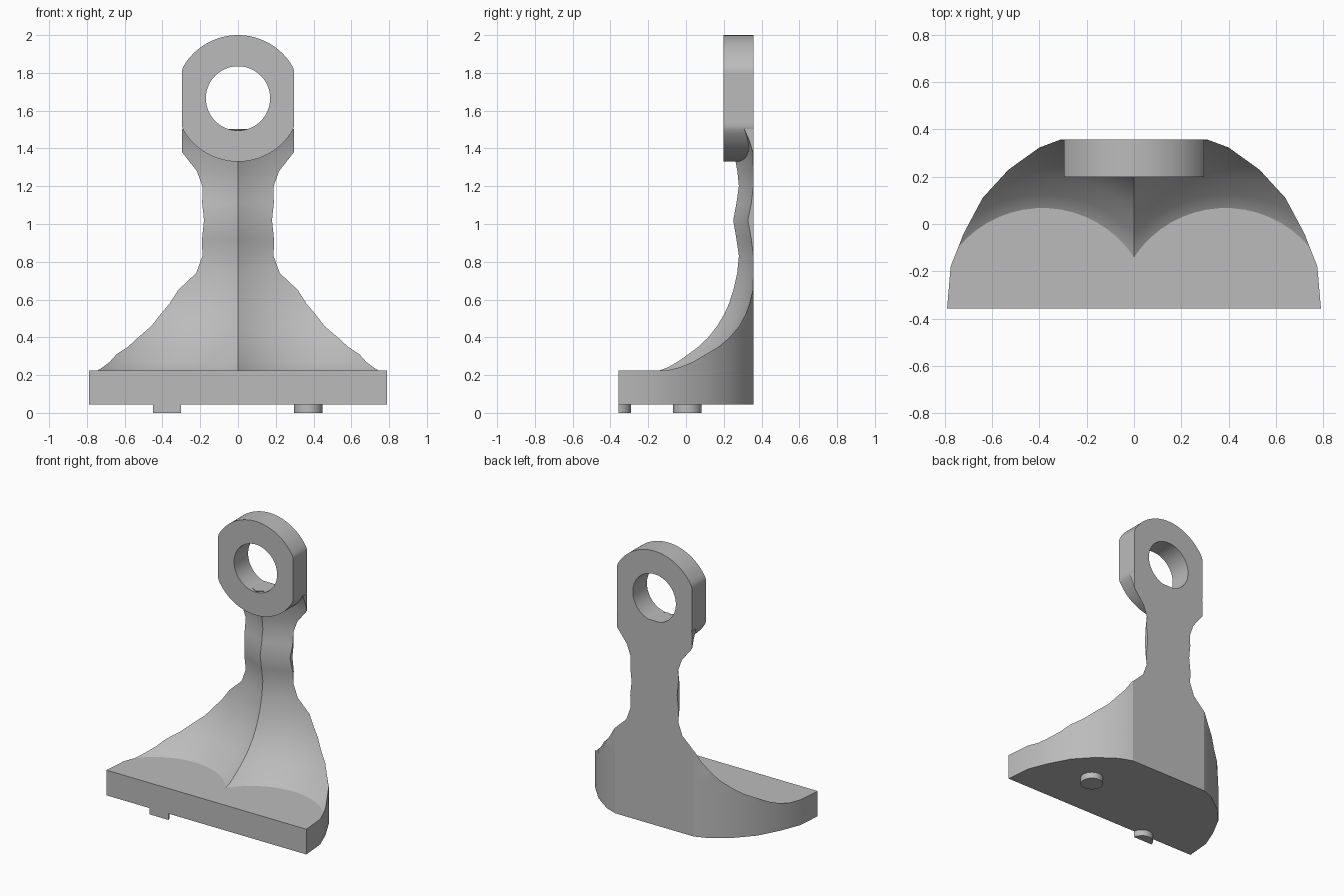
import bpy, bmesh, math

if "Cube" in bpy.data.objects:
    bpy.data.objects.remove(bpy.data.objects["Cube"])

BACK = 0.357
# half outline of the base seen from above, front to back
OUT = [(0.79, -0.357), (0.775, -0.18), (0.72, -0.04), (0.64, 0.11),
       (0.53, 0.23), (0.40, 0.323), (0.31, BACK), (0.0, BACK)]
# centre ridge of the neck: height, depth
RIDGE = [(0.225, -0.14), (0.24, -0.098), (0.27, -0.045), (0.31, 0.012), (0.35, 0.065),
         (0.40, 0.118), (0.46, 0.165), (0.52, 0.201), (0.58, 0.228), (0.65, 0.251),
         (0.74, 0.271), (0.83, 0.28), (0.92, 0.267), (1.02, 0.25), (1.11, 0.267),
         (1.20, 0.28), (1.28, 0.272), (1.38, 0.253), (1.44, 0.232), (1.502, 0.20)]
CX, CY = 0.387, -0.397      # axis of each scoop
EYE_Z, EYE_R, HOLE_R, EYE_W = 1.665, 0.335, 0.17, 0.296

grey = bpy.data.materials.new("plain grey")
grey.diffuse_color = (0.5, 0.5, 0.5, 1)
grey.use_nodes = True
grey.node_tree.nodes["Principled BSDF"].inputs["Base Color"].default_value = grey.diffuse_color


def finish(name, bm, angle):
    bmesh.ops.remove_doubles(bm, verts=bm.verts, dist=1e-5)
    bmesh.ops.recalc_face_normals(bm, faces=bm.faces)
    me = bpy.data.meshes.new(name)
    bm.to_mesh(me)
    bm.free()
    me.materials.append(grey)
    ob = bpy.data.objects.new(name, me)
    bpy.context.collection.objects.link(ob)
    bpy.ops.object.select_all(action='DESELECT')
    ob.select_set(True)
    bpy.context.view_layer.objects.active = ob
    bpy.ops.object.shade_smooth_by_angle(angle=math.radians(angle))


def loft(name, rings, angle=20):
    """Skin equal-length loops and cap both ends."""
    bm = bmesh.new()
    loops = [[bm.verts.new(p) for p in ring] for ring in rings]
    n = len(loops[0])
    for a, b in zip(loops, loops[1:]):
        for i in range(n):
            j = (i + 1) % n
            bm.faces.new((a[i], a[j], b[j], b[i]))
    bm.faces.new(loops[0][::-1])
    bm.faces.new(loops[-1])
    finish(name, bm, angle)


def prism(name, pts, z0, z1):
    loft(name, [[(x, y, z) for x, y in pts] for z in (z0, z1)])


def y_out(x):
    for (xa, ya), (xb, yb) in zip(OUT, OUT[1:]):
        if xb <= x <= xa:
            return ya + (yb - ya) * (xa - x) / (xa - xb)
    return OUT[0][1]


def section(z, ridge):
    """Neck cross-section: two scoops meeting at the ridge, cut by the outline."""
    r = math.hypot(CX, ridge - CY)
    limit = 0.79
    if 0.82 < z < 1.21:                       # waist
        limit = 0.18 + 0.105 * abs(z - 1.02)
    elif z > 1.02:
        limit = EYE_W
    arc = lambda x: CY + math.sqrt(max(r * r - (x - CX) ** 2, 0))
    xe = 0.0
    while xe < limit and arc(xe) < y_out(xe):
        xe += 0.0005
    xe = min(xe, limit)
    a0 = math.atan2(ridge - CY, -CX)
    a1 = math.atan2(arc(xe) - CY, xe - CX)
    n = 16
    half = [(CX + r * math.cos(a0 + (a1 - a0) * i / n),
             CY + r * math.sin(a0 + (a1 - a0) * i / n)) for i in range(n)]
    half.append((xe, min(arc(xe), y_out(xe))))
    half += [(x, y) if x < xe else (xe, y_out(xe)) for x, y in OUT]
    half[0] = (0.0, ridge)
    full = half + [(-x, y) for x, y in half[-2:0:-1]]
    return [(x, y, z) for x, y in full]


# base plate
prism("base_plate", OUT[:-1] + [(-x, y) for x, y in OUT[-2::-1]], 0.045, 0.225)

# scooped neck
loft("scooped_neck", [section(z, y) for z, y in RIDGE], 18)

# eye ring with flattened sides
bm = bmesh.new()
N = 96
rows = []
for i in range(N):
    c, s = math.cos(2 * math.pi * i / N), math.sin(2 * math.pi * i / N)
    ox = max(-EYE_W, min(EYE_W, EYE_R * c))
    outer, inner = (ox, EYE_Z + EYE_R * s), (HOLE_R * c, EYE_Z + HOLE_R * s)
    rows.append([bm.verts.new((p[0], y, p[1])) for p, y in
                 ((outer, 0.198), (outer, BACK), (inner, BACK), (inner, 0.198))])
for i in range(N):
    a, b = rows[i], rows[(i + 1) % N]
    for k in range(4):
        m = (k + 1) % 4
        bm.faces.new((a[k], a[m], b[m], b[k]))
finish("eye_ring", bm, 20)

# locating pegs: a full one, and one trimmed flush with the front
for name, cx, cy in (("round_peg", 0.372, 0.007), ("trimmed_peg", -0.375, -0.366)):
    pts = [(cx + 0.075 * math.cos(math.pi * i / 20),
            max(OUT[0][1], cy + 0.075 * math.sin(math.pi * i / 20))) for i in range(40)]
    if name == "trimmed_peg":
        pts = [p for p in pts if p[1] > OUT[0][1]]
        pts = [(cx + 0.0745, OUT[0][1])] + pts + [(cx - 0.0745, OUT[0][1])]
    prism(name, pts, 0.0, 0.045)
